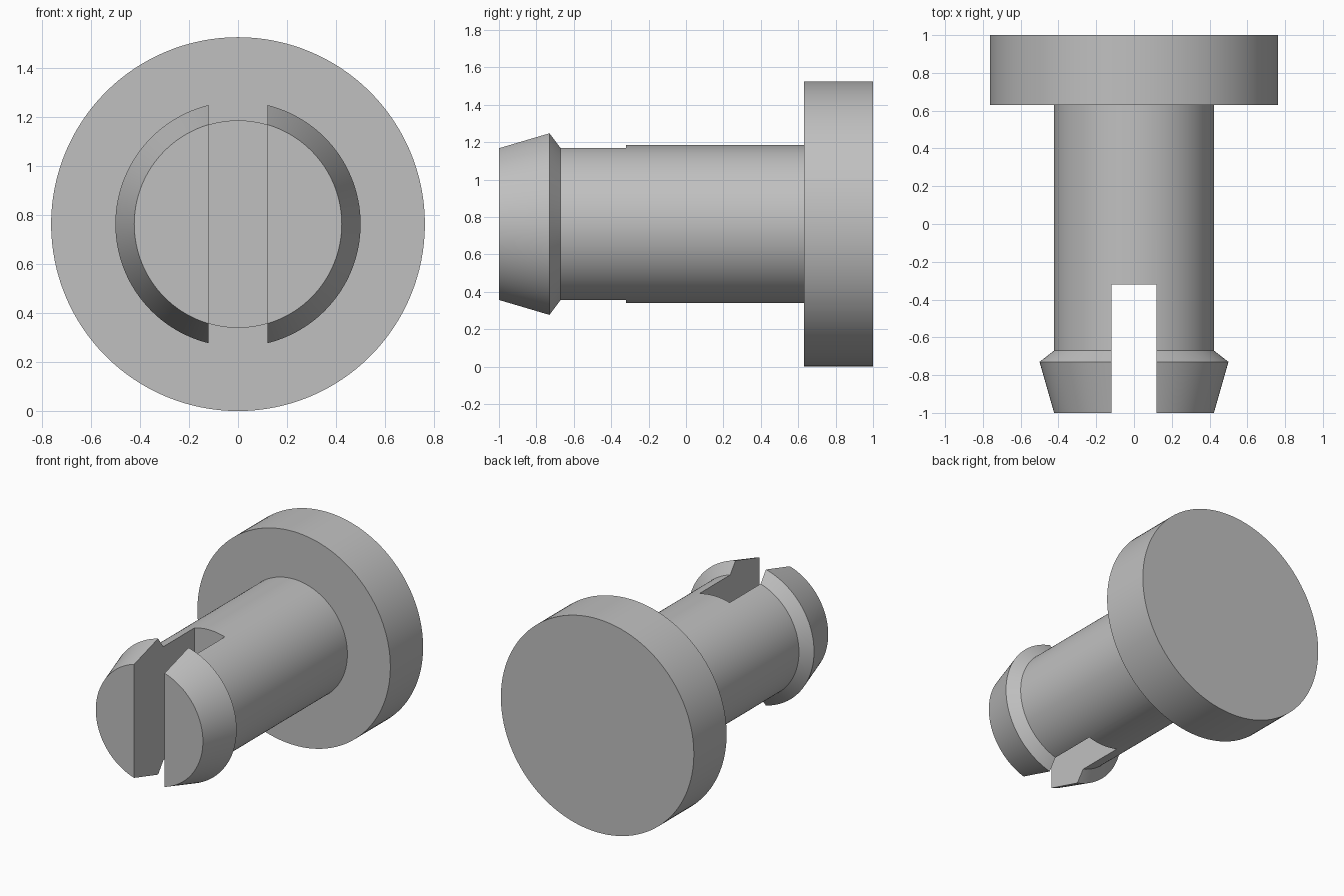
import bpy
import math
from mathutils import Matrix

AXIS_Z = 0.762
SEGMENTS = 128

cube = bpy.data.objects.get("Cube")
if cube:
    bpy.data.objects.remove(cube, do_unlink=True)

# Single plain grey plastic
grey = bpy.data.materials.new("plain_grey")
grey.use_nodes = True
colour = (0.53, 0.53, 0.53, 1)
grey.diffuse_color = colour
grey.node_tree.nodes["Principled BSDF"].inputs["Base Color"].default_value = colour


def lathe(name, profile):
    """Closed solid turned around the y axis from (y, radius) pairs."""
    verts, faces = [], []
    for y, radius in profile:
        for i in range(SEGMENTS):
            a = math.tau * i / SEGMENTS
            verts.append((radius * math.cos(a), y, AXIS_Z + radius * math.sin(a)))
    for ring in range(len(profile) - 1):
        low, high = ring * SEGMENTS, (ring + 1) * SEGMENTS
        for i in range(SEGMENTS):
            j = (i + 1) % SEGMENTS
            faces.append((low + i, high + i, high + j, low + j))
    faces.append(tuple(range(SEGMENTS)))
    faces.append(tuple(reversed(range(len(verts) - SEGMENTS, len(verts)))))
    mesh = bpy.data.meshes.new(name)
    mesh.from_pydata(verts, [], faces)
    mesh.update()
    mesh.materials.append(grey)
    obj = bpy.data.objects.new(name, mesh)
    bpy.context.collection.objects.link(obj)
    return obj


# Pin: tapered tip, barb, shaft and wide flat head in one turned profile
pin = lathe("slotted_pin", [
    (-1.0, 0.423), (-0.73, 0.5), (-0.67, 0.423),
    (0.63, 0.423), (0.63, 0.762), (1.0, 0.762),
])

# Slot that splits the tip into two prongs
bpy.ops.mesh.primitive_cube_add(size=1, location=(0, -0.82, AXIS_Z))
slot = bpy.context.object
slot.name = "slot_cutter"
slot.data.transform(Matrix.Diagonal((0.24, 1.0, 1.6, 1)))
slot.data.materials.append(grey)
slot.hide_render = True

cut = pin.modifiers.new("slot", "BOOLEAN")
cut.operation = "DIFFERENCE"
cut.solver = "EXACT"
cut.object = slot

# Apply the cut, then smooth the round faces and keep the edges crisp
bpy.ops.object.select_all(action="DESELECT")
pin.select_set(True)
bpy.context.view_layer.objects.active = pin
bpy.ops.object.modifier_apply(modifier="slot")
bpy.data.objects.remove(slot, do_unlink=True)
bpy.ops.object.shade_smooth_by_angle(angle=math.radians(12))
